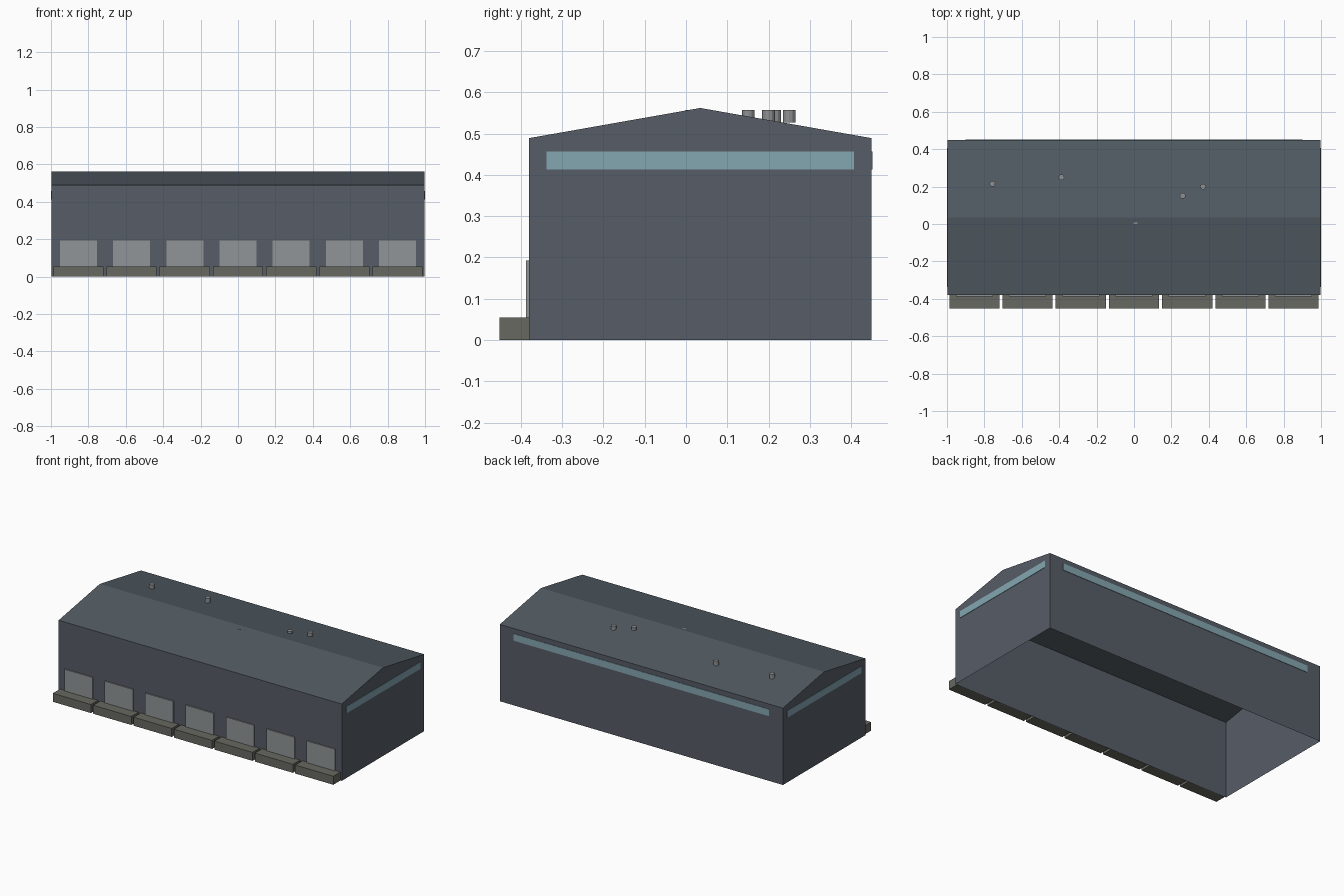
import bpy, bmesh
from mathutils import Matrix, Vector

if "Cube" in bpy.data.objects:
    bpy.data.objects.remove(bpy.data.objects["Cube"])


def material(name, rgb):
    m = bpy.data.materials.new(name)
    m.diffuse_color = (*rgb, 1)
    m.use_nodes = True
    m.node_tree.nodes["Principled BSDF"].inputs["Base Color"].default_value = m.diffuse_color
    return m


WALL = material("wall_paint", (0.095, 0.11, 0.135))
ROOF = material("roof_metal", (0.085, 0.105, 0.125))
GLASS = material("window_glass", (0.23, 0.38, 0.44))
DOOR = material("door_metal", (0.28, 0.30, 0.31))
DOCK = material("dock_concrete", (0.14, 0.14, 0.12))
VENT = material("vent_metal", (0.27, 0.28, 0.29))

# Main dimensions
X = 0.997
FRONT, BACK, RIDGE_Y = -0.38, 0.449, 0.0345
EAVE, RIDGE = 0.489, 0.562


def finish(name, bm, mat):
    mesh = bpy.data.meshes.new(name)
    bm.to_mesh(mesh)
    bm.free()
    mesh.materials.append(mat)
    ob = bpy.data.objects.new(name, mesh)
    bpy.context.collection.objects.link(ob)
    return ob


def sheet(name, polys, mat):
    bm = bmesh.new()
    for poly in polys:
        bm.faces.new([bm.verts.new(p) for p in poly])
    bmesh.ops.remove_doubles(bm, verts=bm.verts, dist=1e-5)
    return finish(name, bm, mat)


def box(name, lo, hi, mat):
    lo, hi = Vector(lo), Vector(hi)
    bm = bmesh.new()
    bmesh.ops.create_cube(bm, size=1, matrix=Matrix.Translation((lo + hi) / 2)
                          @ Matrix.Diagonal((*(hi - lo), 1)))
    return finish(name, bm, mat)


# Walls: open-bottomed shell with two gable ends
gable = [(FRONT, 0), (BACK, 0), (BACK, EAVE), (RIDGE_Y, RIDGE), (FRONT, EAVE)]
sheet("walls", [
    [(X, y, z) for y, z in gable],
    [(-X, y, z) for y, z in reversed(gable)],
    [(-X, FRONT, 0), (X, FRONT, 0), (X, FRONT, EAVE), (-X, FRONT, EAVE)],
    [(X, BACK, 0), (-X, BACK, 0), (-X, BACK, EAVE), (X, BACK, EAVE)],
], WALL)

# Roof: two slopes meeting at the ridge
sheet("roof", [
    [(-X, FRONT, EAVE), (X, FRONT, EAVE), (X, RIDGE_Y, RIDGE), (-X, RIDGE_Y, RIDGE)],
    [(-X, RIDGE_Y, RIDGE), (X, RIDGE_Y, RIDGE), (X, BACK, EAVE), (-X, BACK, EAVE)],
], ROOF)

# Strip windows on the back and both ends
W0, W1 = 0.413, 0.457
box("back_window", (-0.9, BACK + 0.0003, W0), (0.9, 0.452, W1), GLASS)
box("right_window", (X + 0.0003, -0.338, W0), (1.0, 0.407, W1), GLASS)
box("left_window", (-1.0, -0.338, W0), (-X - 0.0003, 0.407, W1), GLASS)

# Loading bays: a door and a dock platform each
for i in range(7):
    x = (i - 3) * 0.2845
    box(f"bay_door_{i + 1}", (x - 0.099, -0.387, 0), (x + 0.099, FRONT - 0.0003, 0.192), DOOR)
    box(f"dock_platform_{i + 1}", (x - 0.134, -0.452, 0), (x + 0.134, FRONT - 0.0003, 0.054), DOCK)

# Roof vents
for i, (x, y) in enumerate([(-0.757, 0.215), (-0.388, 0.25), (0.008, 0.014),
                            (0.26, 0.151), (0.369, 0.2)]):
    bm = bmesh.new()
    bmesh.ops.create_cone(bm, cap_ends=True, segments=12, radius1=0.0155, radius2=0.0155,
                          depth=0.031, matrix=Matrix.Translation((x, y, 0.542)))
    finish(f"roof_vent_{i + 1}", bm, VENT)
